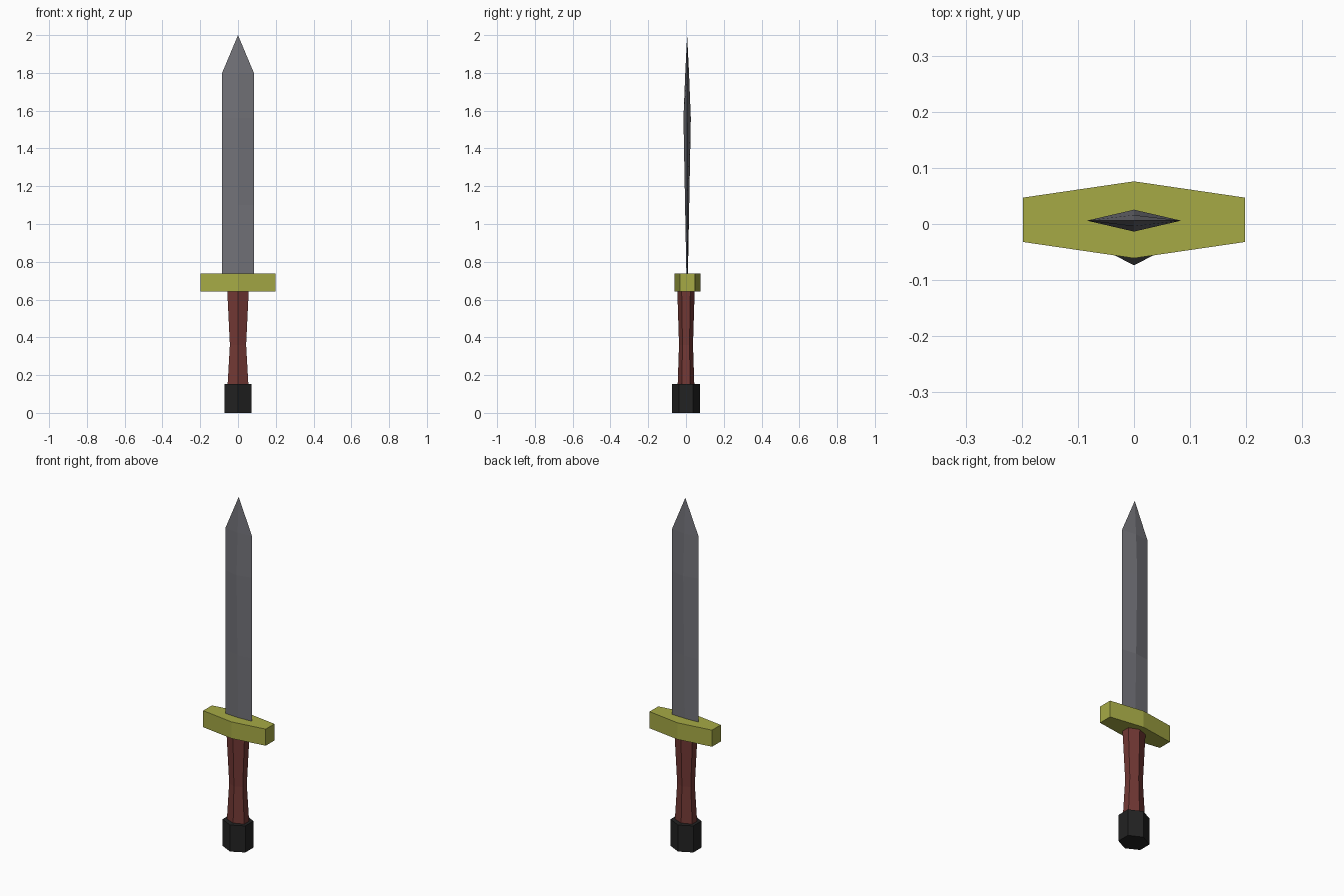
import bpy, bmesh, math

if "Cube" in bpy.data.objects:
    bpy.data.objects.remove(bpy.data.objects["Cube"])


def loft(name, sections, color):
    """Skin flat-faced rings of (x, y, z) points from bottom to top."""
    bm = bmesh.new()
    rings = [[bm.verts.new(p) for p in s] for s in sections]
    for a, b in zip(rings, rings[1:]):
        n = len(a)
        for i in range(n):
            j = (i + 1) % n
            if len(b) == 1:
                bm.faces.new((a[i], a[j], b[0]))
            else:
                bm.faces.new((a[i], a[j], b[j], b[i]))
    bm.faces.new(rings[0][::-1])
    if len(rings[-1]) > 2:
        bm.faces.new(rings[-1])
    bmesh.ops.recalc_face_normals(bm, faces=bm.faces)
    mesh = bpy.data.meshes.new(name)
    bm.to_mesh(mesh)
    bm.free()
    mat = bpy.data.materials.new(name + "_material")
    mat.diffuse_color = (*color, 1)
    mat.use_nodes = True
    mat.node_tree.nodes["Principled BSDF"].inputs["Base Color"].default_value = mat.diffuse_color
    mesh.materials.append(mat)
    obj = bpy.data.objects.new(name, mesh)
    bpy.context.collection.objects.link(obj)
    return obj


def hexagon(half_x, half_y, z):
    """Hexagon with corners on the y axis, fitted to the given half sizes."""
    rx = half_x / math.cos(math.radians(30))
    return [(rx * math.cos(a), half_y * math.sin(a), z)
            for a in (math.radians(30 + 60 * i) for i in range(6))]


def diamond(half_x, half_y, z, cy=0.006):
    return [(half_x, cy, z), (0, cy + half_y, z), (-half_x, cy, z), (0, cy - half_y, z)]


# Pommel
loft("pommel", [hexagon(0.072, 0.0735, z) for z in (0, 0.152)], (0.016, 0.016, 0.016))

# Grip, narrowed at the waist
loft("grip", [hexagon(0.055, 0.044, 0.15), hexagon(0.043, 0.037, 0.36),
              hexagon(0.057, 0.046, 0.65)], (0.17, 0.04, 0.035))

# Crossguard, widest in the middle
outline = [(0.198, -0.032), (0.198, 0.047), (0, 0.076),
           (-0.198, 0.047), (-0.198, -0.032), (0, -0.061)]
loft("crossguard", [[(x, y, z) for x, y in outline] for z in (0.643, 0.738)],
     (0.38, 0.40, 0.06))

# Blade: diamond section that swells toward the upper part, then a point
loft("blade", [diamond(0.084, 0.004, 0.73), diamond(0.084, 0.011, 1.1),
               diamond(0.084, 0.0195, 1.56), diamond(0.084, 0.010, 1.80),
               [(0, 0.006, 2.0)]], (0.17, 0.17, 0.19))
